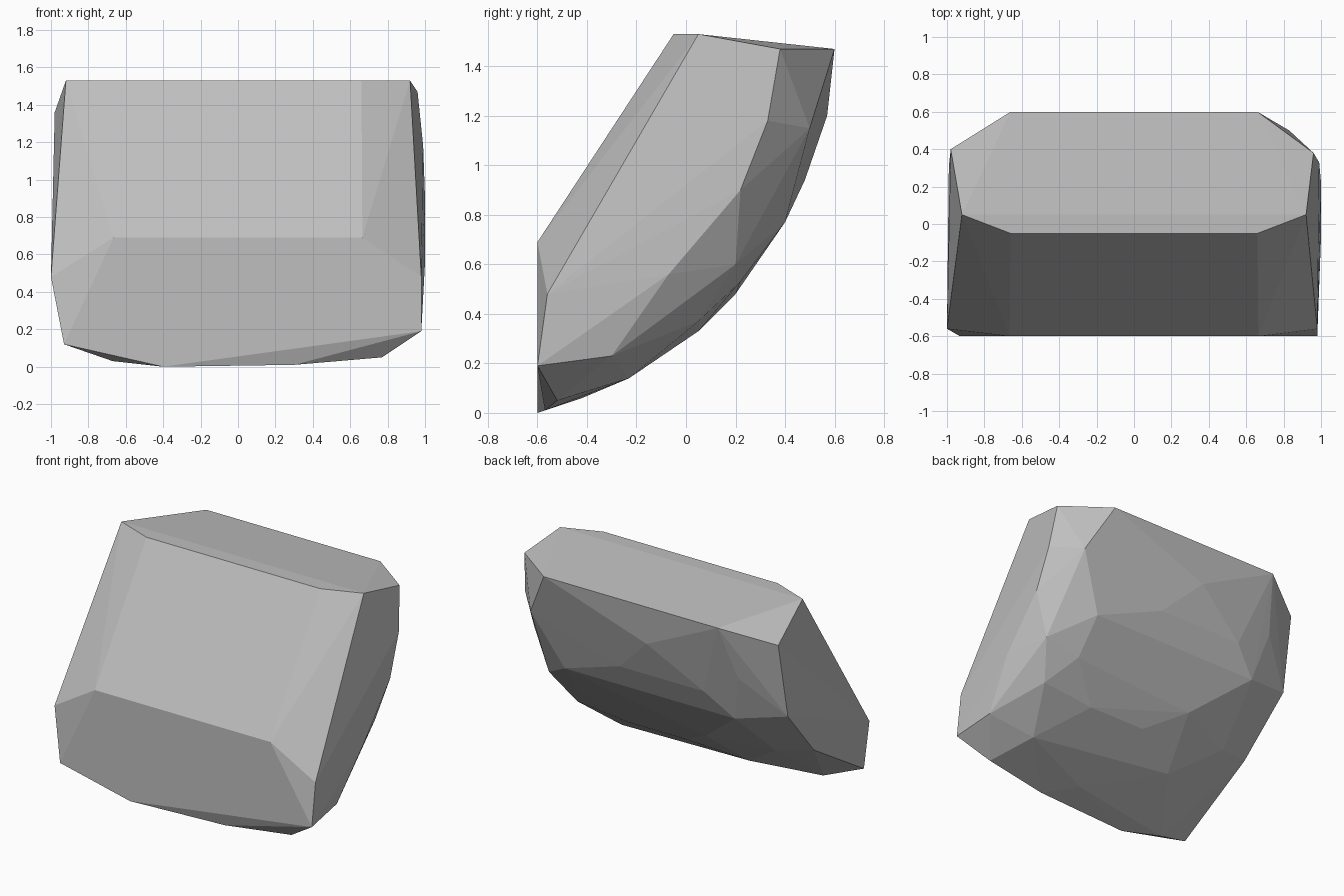
import bpy
import bmesh
import math


def remove_default_cube():
    cube = bpy.data.objects.get("Cube")
    if cube:
        bpy.data.objects.remove(cube, do_unlink=True)


def make_material(name, colour):
    material = bpy.data.materials.new(name)
    material.use_nodes = True
    material.diffuse_color = colour
    material.node_tree.nodes["Principled BSDF"].inputs["Base Color"].default_value = colour
    return material


def make_hull(name, corners, material):
    """Wrap the corner points in a tight faceted skin."""
    mesh = bpy.data.meshes.new(name)
    bm = bmesh.new()
    for corner in corners:
        bm.verts.new(corner)
    result = bmesh.ops.convex_hull(bm, input=bm.verts[:])
    unused = set(result["geom_interior"]) | set(result["geom_unused"])
    loose = [item for item in unused
             if isinstance(item, bmesh.types.BMVert) and item.is_valid]
    bmesh.ops.delete(bm, geom=loose, context="VERTS")
    # Merge nearly flat triangles into the broad planar facets
    bmesh.ops.dissolve_limit(bm, angle_limit=math.radians(0.5),
                             verts=bm.verts[:], edges=bm.edges[:])
    bmesh.ops.recalc_face_normals(bm, faces=bm.faces[:])
    for face in bm.faces:
        face.smooth = False
    bm.to_mesh(mesh)
    bm.free()
    mesh.materials.append(material)
    stone = bpy.data.objects.new(name, mesh)
    bpy.context.collection.objects.link(stone)
    return stone


remove_default_cube()

# Upright front facet and its uneven lower lip
front_facet = [(side * 0.665, -0.6, 0.69) for side in (-1, 1)]
front_facet += [(-0.93, -0.6, 0.12), (-0.4, -0.6, 0), (0.98, -0.6, 0.19)]
lower_lip = [(-0.67, -0.53, 0.03), (0.3, -0.57, 0.01), (0.77, -0.52, 0.05)]

# Top facet: front edge, bevelled corners, back edge
top_facet = []
for side in (-1, 1):
    top_facet += [(side * 0.66, -0.05, 1.53), (side * 0.92, 0.05, 1.53),
                  (side * 0.66, 0.6, 1.47)]

# Outlines of the two flat ends
left_end = [(0.98, -0.56, 0.48), (0.96, 0.38, 1.47), (0.99, 0.33, 1.18),
            (1, 0.22, 0.9), (1, -0.07, 0.56), (0.96, -0.3, 0.23)]
right_end = [(-1, -0.56, 0.48), (-0.98, 0.4, 1.36), (-0.99, 0.31, 0.84),
             (-0.95, -0.03, 0.47)]

# Chipped bevels between the ends and the rounded back
end_chips = [(0.83, 0.5, 1.15), (0.9, 0.2, 0.6), (0.79, 0.05, 0.37),
             (0.65, 0.22, 0.53), (-0.73, 0.48, 1.1), (-0.71, 0.04, 0.43)]

# Rounded back: each station gives depth, height and the corners across it
back_stations = [
    (-0.42, 0.06, (0.1,)),
    (-0.23, 0.14, (0.65,)),
    (-0.13, 0.21, (-0.39, 0.15)),
    (0.05, 0.33, (-0.03, 0.4)),
    (0.2, 0.48, (-0.29,)),
    (0.4, 0.77, (-0.65, 0.64)),
    (0.48, 0.94, (-0.47, 0.17)),
    (0.57, 1.2, (-0.1,)),
]
rounded_back = [(x, y, z) for y, z, row in back_stations for x in row]

stone_grey = make_material("stone grey", (0.52, 0.52, 0.52, 1))
make_hull("faceted_stone",
          front_facet + lower_lip + top_facet + left_end + right_end
          + end_chips + rounded_back,
          stone_grey)
